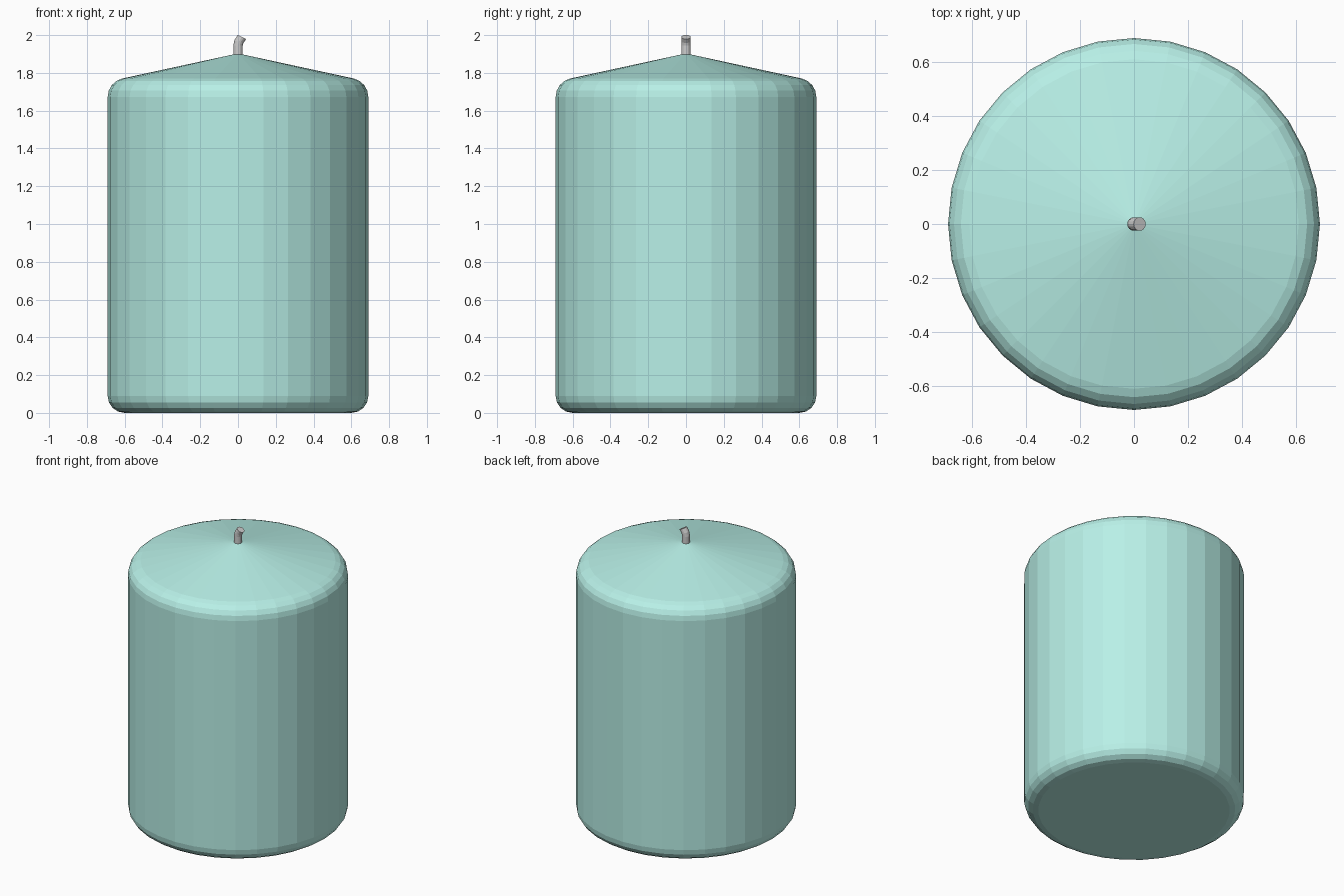
import bpy, bmesh, math
from mathutils import Vector, Matrix

if "Cube" in bpy.data.objects:
    bpy.data.objects.remove(bpy.data.objects["Cube"])


def loft(name, rings, cap_end=None):
    """Skin a list of vertex rings; close the end with an apex point or a flat cap."""
    bm = bmesh.new()
    loops = [[bm.verts.new(p) for p in ring] for ring in rings]
    n = len(loops[0])
    for a, b in zip(loops, loops[1:]):
        for i in range(n):
            j = (i + 1) % n
            bm.faces.new((a[i], a[j], b[j], b[i]))
    bm.faces.new(loops[0][::-1])
    if cap_end is None:
        bm.faces.new(loops[-1])
    else:
        tip = bm.verts.new(cap_end)
        for i in range(n):
            bm.faces.new((loops[-1][i], loops[-1][(i + 1) % n], tip))
    bmesh.ops.recalc_face_normals(bm, faces=bm.faces)
    mesh = bpy.data.meshes.new(name)
    bm.to_mesh(mesh)
    bm.free()
    obj = bpy.data.objects.new(name, mesh)
    bpy.context.collection.objects.link(obj)
    return obj


def circle(center, radius, sides, tilt=0.0):
    rot = Matrix.Rotation(tilt, 3, 'Y')
    return [Vector(center) + rot @ Vector((radius * math.cos(t), radius * math.sin(t), 0))
            for t in (2 * math.pi * i / sides for i in range(sides))]


def arc(cx, cz, r, start, end, steps):
    angles = [math.radians(start + (end - start) * i / steps) for i in range(steps + 1)]
    return [(cx + r * math.cos(a), cz + r * math.sin(a)) for a in angles]


# Wax body: rounded bottom edge, straight wall, rounded shoulder, conical top
profile = arc(0.60, 0.09, 0.09, -90, 0, 4) + arc(0.59, 1.673, 0.10, 0, 77.6, 4)
wax = loft("candle_body", [circle((0, 0, z), r, 32) for r, z in profile], (0, 0, 1.903))
mat = bpy.data.materials.new("teal_wax")
mat.diffuse_color = (0.48, 0.87, 0.80, 1)
mat.use_nodes = True
mat.node_tree.nodes["Principled BSDF"].inputs["Base Color"].default_value = mat.diffuse_color
wax.data.materials.append(mat)

# Wick: short round cord bent towards +x
path = [(0, 1.88, 0), (0, 1.945, 0), (0.005, 1.966, 17), (0.021, 1.99, 27)]
loft("wick", [circle((x, 0, z), 0.025, 16, math.radians(t)) for x, z, t in path])
